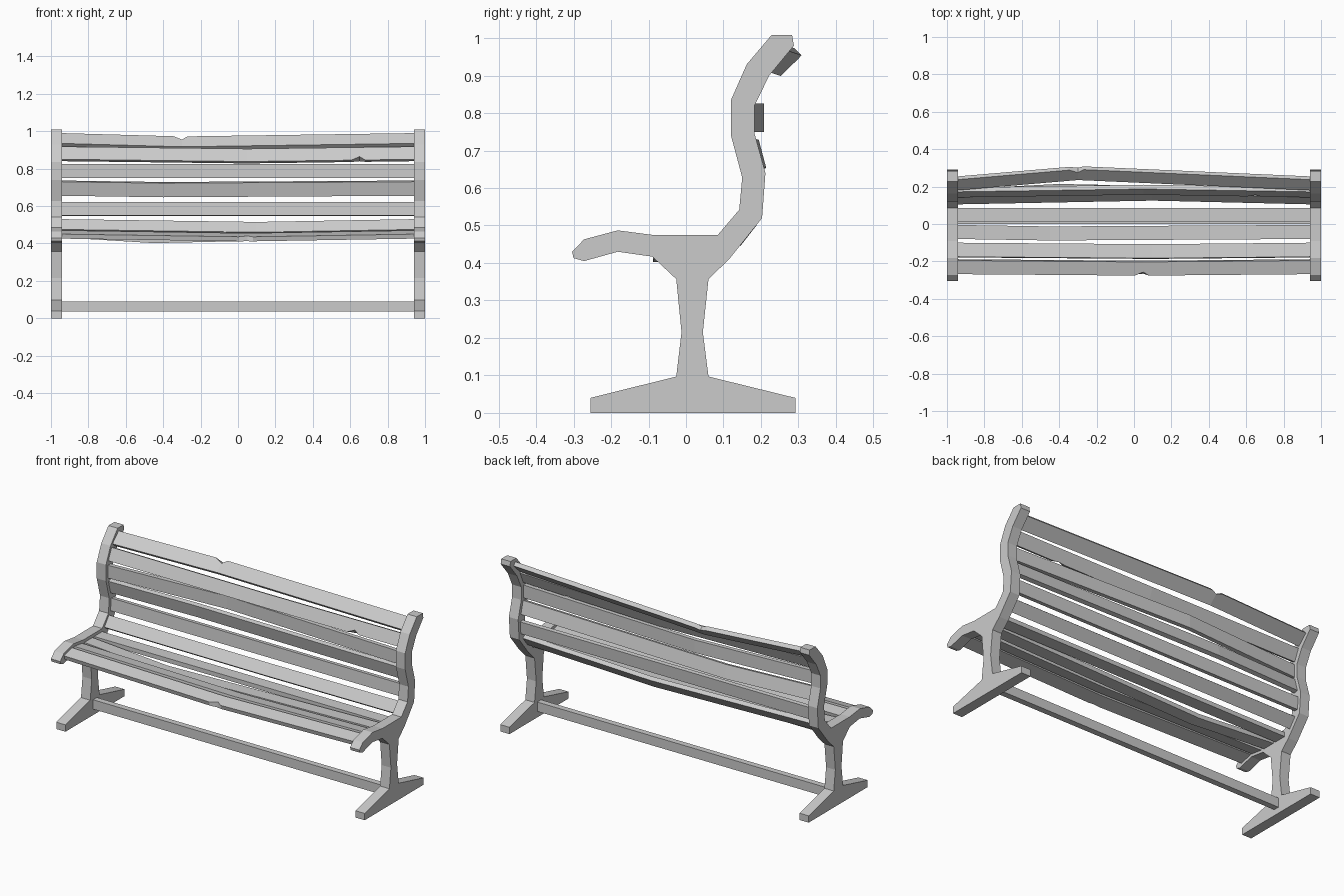
import bpy
import bmesh
from mathutils import Vector

cube = bpy.data.objects.get("Cube")
if cube:
    bpy.data.objects.remove(cube)

grey = bpy.data.materials.new("plain_grey")
grey.use_nodes = True
grey.diffuse_color = (0.6, 0.6, 0.6, 1)
grey.node_tree.nodes["Principled BSDF"].inputs["Base Color"].default_value = (0.6, 0.6, 0.6, 1)


def loft(name, sections):
    """Skin a row of (x, [(y, z), ...]) sections and cap both ends."""
    bm = bmesh.new()
    rings = [[bm.verts.new((x, p[0], p[1])) for p in pts] for x, pts in sections]
    for r, s in zip(rings, rings[1:]):
        for i in range(len(r)):
            j = (i + 1) % len(r)
            bm.faces.new((r[i], r[j], s[j], s[i]))
    bm.faces.new(rings[0])
    bm.faces.new(rings[-1])
    bmesh.ops.recalc_face_normals(bm, faces=bm.faces)
    mesh = bpy.data.meshes.new(name)
    bm.to_mesh(mesh)
    bm.free()
    mesh.materials.append(grey)
    obj = bpy.data.objects.new(name, mesh)
    bpy.context.collection.objects.link(obj)
    return obj


END = 0.945
THICK = 0.025


def slat(name, a, b, bend=None, chip=None):
    """Board with its face from edge a to edge b; bend = (x, dy, dz), chip = (x, edge)."""
    a, b = Vector(a), Vector(b)
    d = (b - a).normalized()
    back = Vector((d.y, -d.x)) * THICK
    xs = {-END, END}
    if bend:
        xs.add(bend[0])
    if chip:
        xs.update((chip[0] - 0.045, chip[0], chip[0] + 0.03))
    sections = []
    for x in sorted(xs):
        off = Vector((0, 0))
        if bend:
            side = END if x > bend[0] else -END
            off = Vector(bend[1:]) * (side - x) / (side - bend[0])
        pts = [a + off, b + off, b + back + off, a + back + off]
        if chip and x == chip[0]:
            # worn notch in one long edge
            if chip[1] == "a":
                pts[0] += d * 0.02
                pts[3] += d * 0.004
            else:
                pts[1] -= d * 0.024
                pts[2] -= d * 0.012
        sections.append((x, pts))
    return loft(name, sections)


# End frames: foot, post, curved back and seat arm in one outline
outline = [
    (-.255, 0), (.292, 0), (.292, .04), (.06, .097), (.045, .215), (.06, .357),
    (.115, .41), (.203, .52), (.212, .64), (.183, .745), (.183, .82), (.222, .9),
    (.288, .98), (.283, 1.008), (.228, 1.008), (.162, .93), (.12, .835), (.12, .74),
    (.15, .628), (.142, .542), (.085, .475), (-.09, .475), (-.182, .487),
    (-.272, .463), (-.304, .43), (-.3, .413), (-.272, .405), (-.182, .43),
    (-.09, .417), (-.026, .357), (-.012, .215), (-.026, .097), (-.255, .04)]
for side, s in (("left", 1), ("right", -1)):
    loft(side + "_end_frame", [(s * 0.94, outline), (s * 1.0, outline)])

# Stretcher between the feet
loft("stretcher", [(x, [(0, .035), (.035, .035), (.035, .09), (0, .09)]) for x in (-END, END)])

# Back slats, top to bottom
slat("back_slat_top", (.18, .935), (.237, .99), (-.3, .055, -.018), (-.3, "b"))
slat("back_slat_upper", (.142, .85), (.172, .918), (.05, .015, -.012), (.65, "a"))
slat("back_slat_middle", (.138, .75), (.138, .825), (-.2, .045, 0))
slat("back_slat_lower", (.162, .655), (.142, .73), (-.4, .028, -.008))
slat("back_slat_low", (.162, .55), (.168, .622))
slat("back_slat_bottom", (.105, .475), (.148, .53), (.1, .02, -.015))

# Seat slats, rear to front
slat("seat_slat_rear", (.01, .457), (.085, .457))
slat("seat_slat_inner", (-.08, .457), (-.005, .457), (-.45, -.008, -.03))
slat("seat_slat_outer", (-.175, .47), (-.1, .459), (.1, -.008, -.012))
slat("seat_slat_front", (-.268, .45), (-.195, .47), (.05, -.008, -.015), (.05, "a"))
